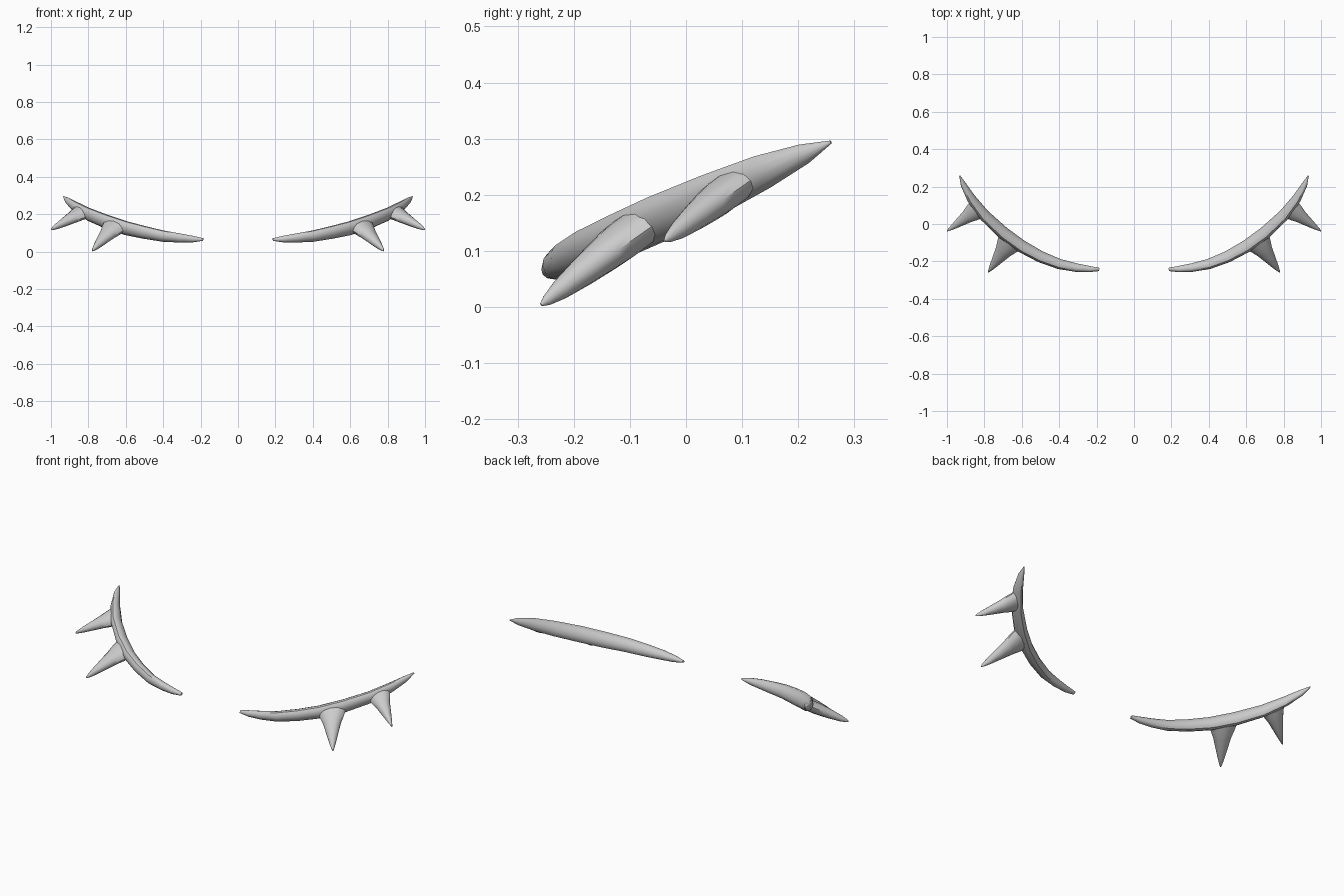
import bpy, bmesh, math
from mathutils import Vector

if "Cube" in bpy.data.objects:
    bpy.data.objects.remove(bpy.data.objects["Cube"])

# Common normal of the tilted surface the lashes lie in
N = Vector((0.18, -0.63, 1.0)).normalized()
SIDES = 12


def loft(name, stations, side, sharp):
    """Skin a lens-shaped section along stations (point, half width, half thickness)."""
    pts = [Vector(s[0]) for s in stations]
    bm = bmesh.new()
    rings = []
    for i, (p, w, h) in enumerate(stations):
        tangent = (pts[min(i + 1, len(pts) - 1)] - pts[max(i - 1, 0)]).normalized()
        u = tangent.cross(N).normalized()
        n = u.cross(tangent).normalized()
        ring = []
        for k in range(SIDES):
            a = 2 * math.pi * k / SIDES
            c = math.cos(a)
            # flatten the sides so the section comes to a ridge at top and bottom
            c = math.copysign(abs(c) ** sharp, c)
            v = pts[i] + u * (w * c) + n * (h * math.sin(a))
            ring.append(bm.verts.new((v.x * side, v.y, max(v.z, 0.0))))
        rings.append(ring)
    for r0, r1 in zip(rings, rings[1:]):
        for k in range(SIDES):
            j = (k + 1) % SIDES
            bm.faces.new((r0[k], r0[j], r1[j], r1[k]))
    bm.faces.new(rings[0])
    bm.faces.new(rings[-1])
    bmesh.ops.recalc_face_normals(bm, faces=bm.faces)
    mesh = bpy.data.meshes.new(name)
    bm.to_mesh(mesh)
    bm.free()
    obj = bpy.data.objects.new(name, mesh)
    bpy.context.collection.objects.link(obj)
    bpy.ops.object.select_all(action='DESELECT')
    obj.select_set(True)
    bpy.context.view_layer.objects.active = obj
    bpy.ops.object.shade_smooth_by_angle(angle=math.radians(40))


# Curved lash line, inner end to outer tip
BAND = [
    ((0.186, -0.243, 0.065), 0.010, 0.006),
    ((0.24, -0.241, 0.067), 0.017, 0.018),
    ((0.31, -0.233, 0.073), 0.022, 0.026),
    ((0.40, -0.214, 0.083), 0.026, 0.033),
    ((0.50, -0.175, 0.103), 0.029, 0.038),
    ((0.60, -0.120, 0.126), 0.031, 0.042),
    ((0.70, -0.047, 0.159), 0.031, 0.043),
    ((0.80, 0.046, 0.200), 0.028, 0.040),
    ((0.87, 0.136, 0.241), 0.023, 0.032),
    ((0.912, 0.210, 0.273), 0.015, 0.019),
    ((0.932, 0.258, 0.294), 0.003, 0.003),
]


def spike(name, base, tip, width, thick, side):
    """Tapered lash flaring where it meets the band."""
    b, t = Vector(base), Vector(tip)
    prof = [(0, 1, 0.98), (0.17, 0.82, 1.0), (0.32, 0.63, 0.92), (0.55, 0.44, 0.76),
            (0.8, 0.23, 0.52), (0.94, 0.10, 0.28), (1, 0.03, 0.08)]
    loft(name, [(b.lerp(t, f), width * w, thick * h) for f, w, h in prof], side, 1.0)


for side, label in ((1, "right"), (-1, "left")):
    loft("lash_band_" + label, BAND, side, 1.15)
    spike("middle_lash_" + label, (0.658, -0.092, 0.136), (0.78, -0.258, 0.004),
          0.074, 0.035, side)
    spike("outer_lash_" + label, (0.838, 0.077, 0.209), (1.0, -0.038, 0.118),
          0.060, 0.031, side)
